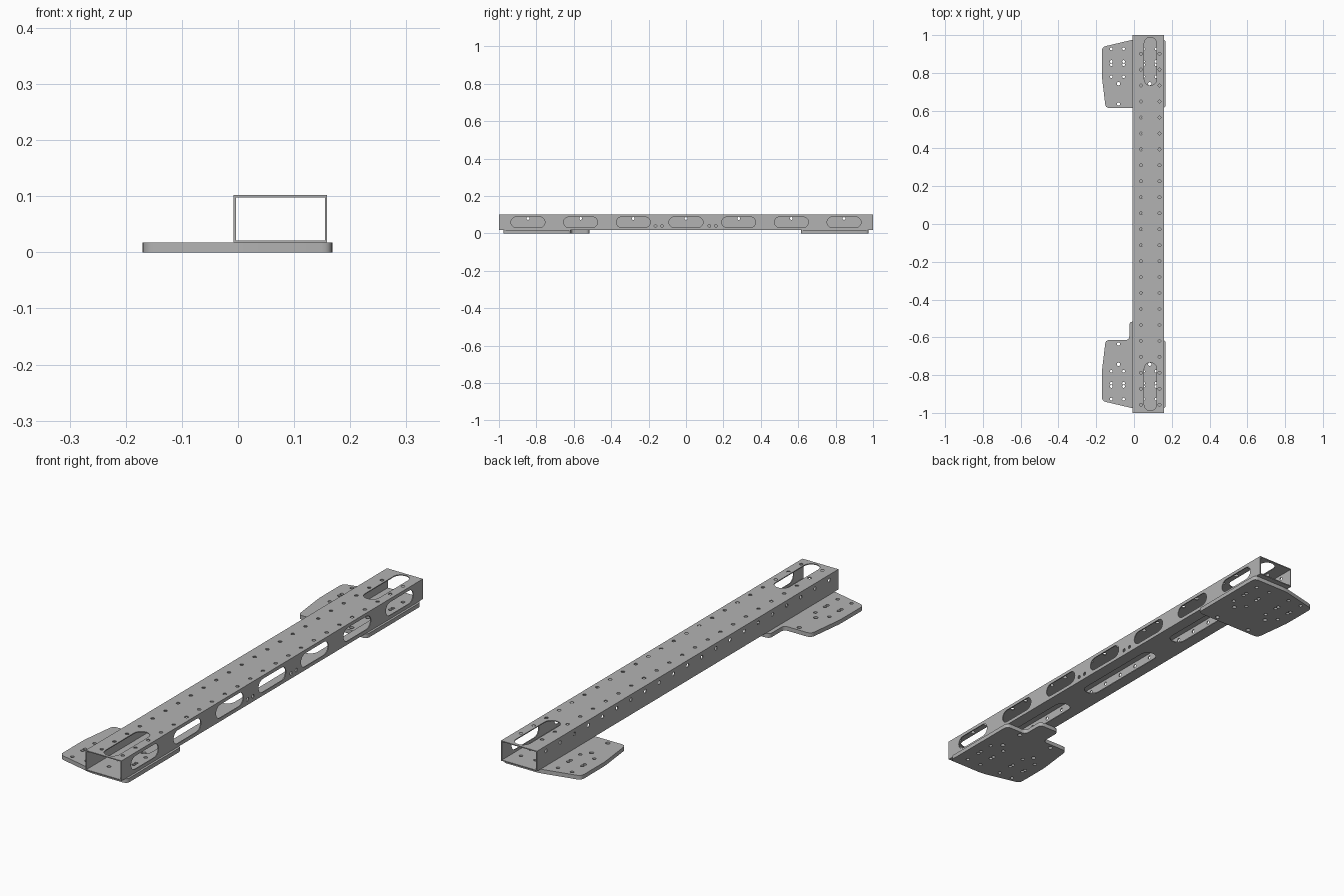
import bpy, bmesh, math
from mathutils import Matrix, Vector

cube = bpy.data.objects.get("Cube")
if cube:
    bpy.data.objects.remove(cube, do_unlink=True)

GREY = (0.45, 0.45, 0.45, 1)
metal = bpy.data.materials.new("grey_metal")
metal.use_nodes = True
metal.diffuse_color = GREY
metal.node_tree.nodes["Principled BSDF"].inputs["Base Color"].default_value = GREY


def circle(u, v, r=0.0075, n=16):
    return [(u + r * math.cos(2 * math.pi * i / n), v + r * math.sin(2 * math.pi * i / n)) for i in range(n)]


def slot(u, v, length, width, n=12):
    """Rounded slot running along u."""
    r, h = width / 2, length / 2 - width / 2
    pts = []
    for side in (1, -1):
        for i in range(n + 1):
            a = math.pi * (i / n - 0.5)
            pts.append((u + side * (h + r * math.cos(a)), v + side * r * math.sin(a)))
    return pts


def swap(loop):
    return [(b, a) for a, b in loop]


def rect(u0, u1, v0, v1):
    return [(u0, v0), (u1, v0), (u1, v1), (u0, v1)]


def rounded(corners, r=0.02, n=5):
    """Round every corner of a polygon."""
    pts = []
    for i, c in enumerate(corners):
        c = Vector(c)
        a = c + (Vector(corners[i - 1]) - c).normalized() * r
        b = c + (Vector(corners[(i + 1) % len(corners)]) - c).normalized() * r
        for k in range(n + 1):
            t = k / n
            pts.append(tuple(a * (1 - t) ** 2 + c * 2 * t * (1 - t) + b * t * t))
    return pts


def sheet(name, loops, thickness, matrix):
    """Flat sheet: first loop is the outline, the rest are openings."""
    curve = bpy.data.curves.new(name, "CURVE")
    curve.dimensions = "2D"
    curve.fill_mode = "BOTH"
    curve.extrude = thickness / 2
    for loop in loops:
        s = curve.splines.new("POLY")
        s.points.add(len(loop) - 1)
        for p, (u, v) in zip(s.points, loop):
            p.co = (u, v, 0, 1)
        s.use_cyclic_u = True
    obj = bpy.data.objects.new(name, curve)
    bpy.context.collection.objects.link(obj)
    bpy.ops.object.select_all(action="DESELECT")
    obj.select_set(True)
    bpy.context.view_layer.objects.active = obj
    bpy.ops.object.convert(target="MESH")
    obj = bpy.context.view_layer.objects.active
    bm = bmesh.new()
    bm.from_mesh(obj.data)
    bmesh.ops.remove_doubles(bm, verts=bm.verts, dist=1e-5)
    bm.transform(matrix)
    bmesh.ops.recalc_face_normals(bm, faces=bm.faces)
    bm.to_mesh(obj.data)
    bm.free()
    obj.data.materials.clear()
    obj.data.materials.append(metal)
    bpy.ops.object.shade_smooth_by_angle(angle=math.radians(30))
    return obj


def level(z):
    return Matrix.Translation((0, 0, z))


def upright(x):
    # sheet u -> y, v -> z
    return Matrix(((0, 0, 1, x), (1, 0, 0, 0), (0, 1, 0, 0), (0, 0, 0, 1)))


X0, X1, Z0, Z1, WALL = -0.008, 0.159, 0.0175, 0.102, 0.004
PLATE = 0.0172

# Bolt pattern shared by the plates and the beam floor
bolt_rows = (0.927, 0.86, 0.843, 0.78)
inner_bolts = [(x, s * y) for s in (1, -1) for x in (0.05, 0.117) for y in bolt_rows]

# Beam top: two rows of holes and a slot near each end
top = [rect(X0, X1, -1, 1)]
top += [circle(x, 0.902 - 0.0845 * i) for x in (0.037, 0.135) for i in range(23)]
top += [swap(slot(s * 0.861, 0.087, 0.255, 0.066)) for s in (1, -1)]
sheet("beam_top", top, WALL, level(Z1 - WALL / 2))

# Beam floor: three long slots and the bolt holes
floor = [rect(X0, X1, -1, 1)]
floor += [swap(slot(y, 0.0755, 0.42, 0.066)) for y in (-0.55, 0, 0.55)]
floor += [circle(x, y) for x, y in inner_bolts]
sheet("beam_floor", floor, WALL, level(Z0 + WALL / 2))

# Left wall: large slots and small paired holes
wall = rect(-1, 1, Z0 + WALL, Z1 - WALL)
left = [wall] + [slot(0.2817 * i, 0.06, 0.182, 0.056) for i in range(-3, 4)]
left += [circle(y, 0.04) for y in (-0.163, -0.128, 0.125, 0.16)]
sheet("beam_left_wall", left, WALL, upright(X1 - WALL / 2))

# Right wall: one row of holes
right = [wall] + [circle(0.0939 * i, 0.08) for i in range(-10, 11)]
sheet("beam_right_wall", right, WALL, upright(X0 + WALL / 2))

# Mounting plates; the front one has a tab reaching toward the middle
for name, s in (("back_plate", 1), ("front_plate", -1)):
    tab = [(0.07, 0.614), (0.07, 0.517), (-0.025, 0.517), (-0.025, 0.614)] if s < 0 else []
    corners = [(-0.17, 0.937), (0, 0.977), (0.168, 0.977), (0.168, 0.614)] + tab
    corners += [(-0.15, 0.614), (-0.17, 0.78)]
    plate = [[(x, s * y) for x, y in rounded(corners)]]
    plate += [circle(x, s * y) for x in (-0.12, -0.055, 0.05, 0.117) for y in bolt_rows]
    plate += [circle(x, s * y, 0.009) for x in (-0.082, 0.083) for y in (0.743, 0.635)]
    sheet(name, plate, PLATE, level(PLATE / 2))
